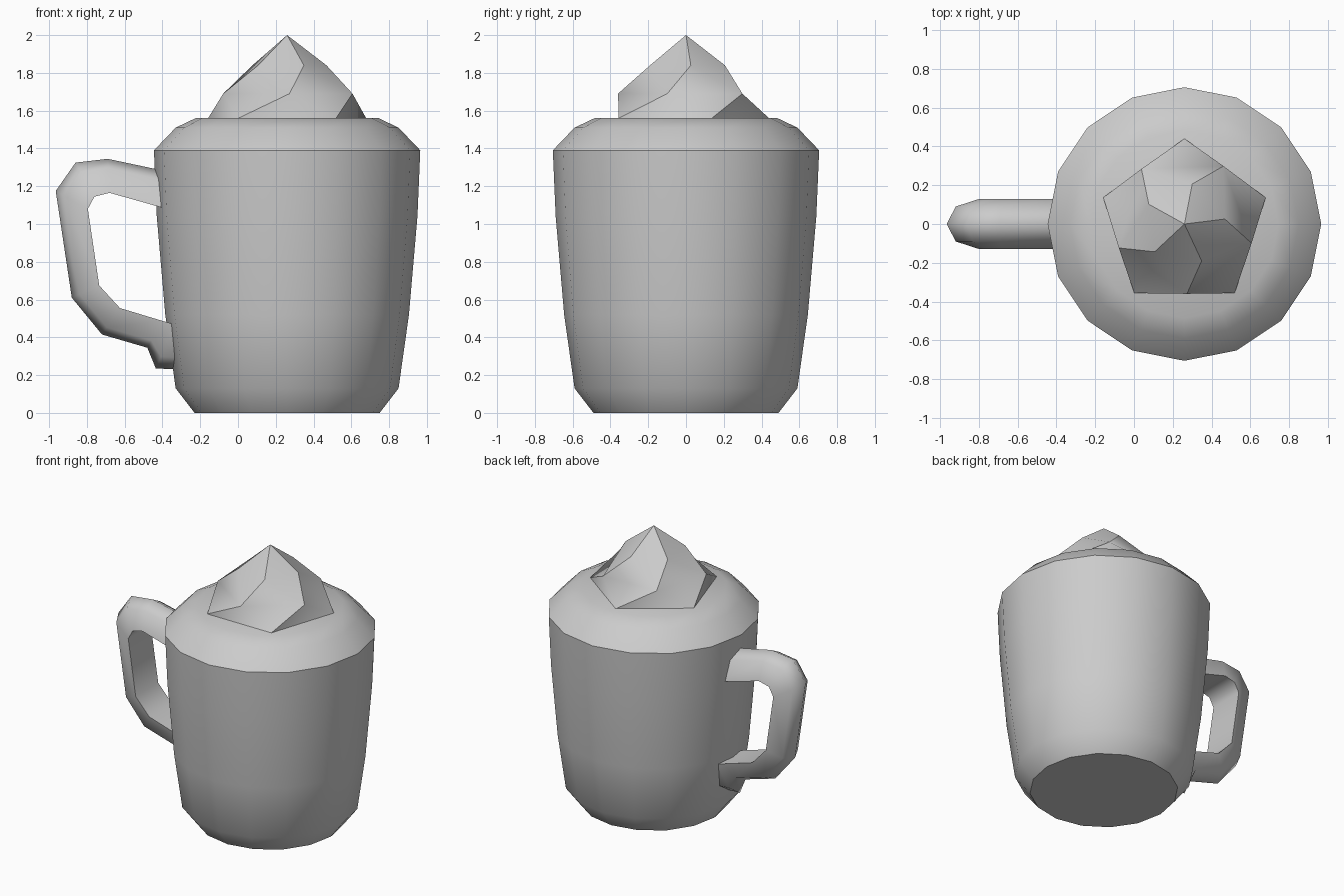
import bpy, bmesh
from math import sin, cos, pi, radians
from mathutils import Vector

cube = bpy.data.objects.get("Cube")
if cube:
    bpy.data.objects.remove(cube)

grey = bpy.data.materials.new("plain grey")
grey.use_nodes = True
colour = (0.6, 0.6, 0.6, 1)
grey.diffuse_color = colour
grey.node_tree.nodes["Principled BSDF"].inputs["Base Color"].default_value = colour

CX = 0.26  # mug axis


def finish(bm, name, limit, sharp=()):
    """Smooth-shade, keep edges over the limit (or listed) sharp, add to scene."""
    bmesh.ops.recalc_face_normals(bm, faces=bm.faces)
    for f in bm.faces:
        f.smooth = True
    for e in bm.edges:
        e.smooth = e.calc_face_angle(0) < radians(limit) and e not in sharp
    mesh = bpy.data.meshes.new(name)
    bm.to_mesh(mesh)
    bm.free()
    mesh.materials.append(grey)
    obj = bpy.data.objects.new(name, mesh)
    bpy.context.collection.objects.link(obj)


def ring(bm, radius, z, sides, turn=0):
    return [bm.verts.new((CX + radius * cos(turn + 2 * pi * i / sides),
                          radius * sin(turn + 2 * pi * i / sides), z))
            for i in range(sides)]


def bridge(bm, a, b):
    n = len(a)
    for i in range(n):
        j = (i + 1) % n
        bm.faces.new((a[i], a[j], b[j], b[i]))


# Mug body and cream top: one lathed profile, capped at both ends
profile = [(0.49, 0), (0.59, 0.13), (0.645, 0.52), (0.69, 1.04),
           (0.705, 1.39), (0.59, 1.51), (0.485, 1.56)]


def lathe(name, points, cap_first):
    bm = bmesh.new()
    rings = [ring(bm, r, z, 16) for r, z in points]
    for a, b in zip(rings, rings[1:]):
        bridge(bm, a, b)
    bm.faces.new(rings[0])
    bm.faces.new(rings[-1])
    finish(bm, name, 40)


lathe("mug_body", profile[:5], True)
lathe("cream_layer", profile[4:], False)

# Cream swirl: twisted pentagon rings rising to a point
bm = bmesh.new()
levels = [ring(bm, r, z, 5, radians(a)) for r, z, a in
          [(0.44, 1.56, -126), (0.36, 1.69, -88), (0.21, 1.84, -65)]]
tip = bm.verts.new((CX, 0, 2))
for a, b in zip(levels, levels[1:]):
    for i in range(5):
        j = (i + 1) % 5
        bm.faces.new((a[i], a[j], b[i]))
        bm.faces.new((a[j], b[j], b[i]))
for i in range(5):
    bm.faces.new((levels[2][i], levels[2][(i + 1) % 5], tip))
ridges = set()
for i in range(5):
    path = [level[i] for level in levels] + [tip]
    ridges |= {bm.edges.get(pair) for pair in zip(path, path[1:])}
finish(bm, "cream_swirl", 100, ridges)

# Handle: pentagonal section, flat inside and rounded outside, swept along
# matching outer and inner points (x, z)
outer = [(-0.36, 1.275), (-0.69, 1.345), (-0.86, 1.325), (-0.965, 1.175),
         (-0.88, 0.61), (-0.72, 0.415), (-0.48, 0.345), (-0.435, 0.235),
         (-0.28, 0.23)]
inner = [(-0.36, 1.075), (-0.68, 1.165), (-0.76, 1.145), (-0.795, 1.08),
         (-0.735, 0.675), (-0.625, 0.555), (-0.4, 0.487), (-0.34, 0.47),
         (-0.28, 0.452)]
section = [(0, 0.13), (0.73, 0.09), (1, 0), (0.73, -0.09), (0, -0.13)]
bm = bmesh.new()
loops = []
for o, n in zip(outer, inner):
    o, n = Vector((o[0], 0, o[1])), Vector((n[0], 0, n[1]))
    loops.append([bm.verts.new(n.lerp(o, t) + Vector((0, y, 0))) for t, y in section])
for a, b in zip(loops, loops[1:]):
    bridge(bm, a, b)
bm.faces.new(loops[0])
bm.faces.new(loops[-1])
rims = {bm.edges.get((a[k], b[k])) for a, b in zip(loops, loops[1:]) for k in (0, 4)}
finish(bm, "handle", 60, rims)
